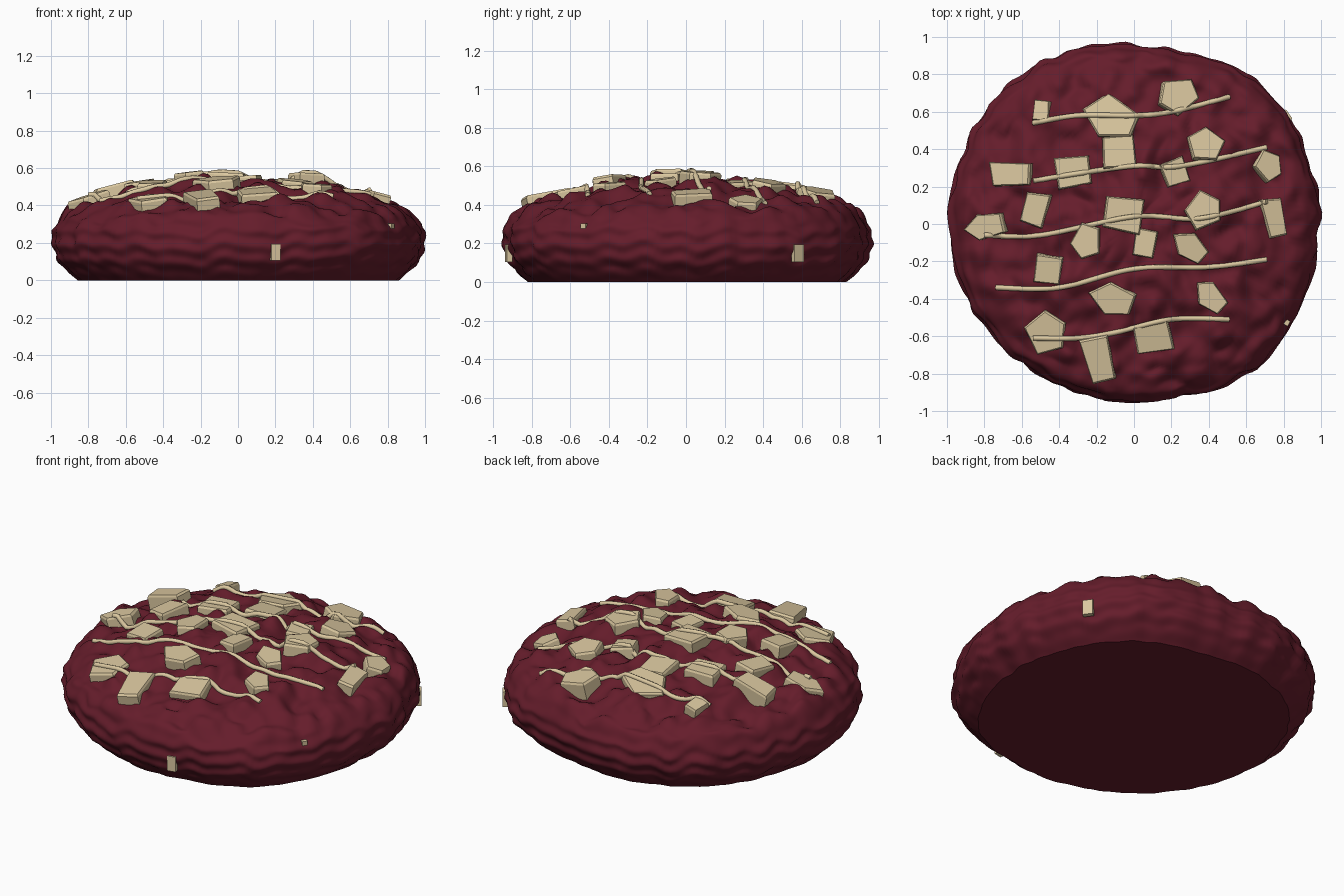
import bpy, bmesh, math, random
from mathutils import Vector, Matrix, noise
from mathutils.bvhtree import BVHTree

random.seed(4)
if "Cube" in bpy.data.objects:
    bpy.data.objects.remove(bpy.data.objects["Cube"])


def material(name, rgb):
    mat = bpy.data.materials.new(name)
    mat.use_nodes = True
    mat.diffuse_color = (*rgb, 1)
    mat.node_tree.nodes["Principled BSDF"].inputs["Base Color"].default_value = (*rgb, 1)
    return mat


DOUGH = material("dark red dough", (0.13, 0.012, 0.024))
CREAM = material("cream chocolate", (0.70, 0.57, 0.345))


def spline(points, steps, closed=False):
    """Catmull-Rom samples through the points."""
    pts = [Vector(p) for p in points]
    n = len(pts)
    get = (lambda i: pts[i % n]) if closed else (lambda i: pts[max(0, min(n - 1, i))])
    out = []
    for i in range(n if closed else n - 1):
        a, b, c, d = (get(i + k) for k in (-1, 0, 1, 2))
        for s in range(steps):
            t = s / steps
            out.append(0.5 * (2 * b + (c - a) * t + (2 * a - 5 * b + 4 * c - d) * t * t
                              + (3 * b - a - 3 * c + d) * t ** 3))
    return out if closed else out + [pts[-1]]


def add_object(name, bm, mat):
    bmesh.ops.recalc_face_normals(bm, faces=bm.faces)
    mesh = bpy.data.meshes.new(name)
    bm.to_mesh(mesh)
    mesh.materials.append(mat)
    obj = bpy.data.objects.new(name, mesh)
    bpy.context.collection.objects.link(obj)
    return obj


# Cookie: a revolved profile with an uneven outline and a lumpy top
profile = spline([(.86, 0), (.94, .07), (.985, .14), (1, .22), (.98, .3), (.93, .36),
                  (.83, .405), (.7, .44), (.5, .48), (.25, .51), (.01, .52)], 9)
# outline radius at equal turns, from the left side round by the back
radii = (.99, 1, 1, .95, .98, 1, .99, .99, .97, .955, .95, .955, 1, .99)
outline = spline([(r, 0) for r in radii], 15, closed=True)


def lumpy(r, z, angle, edge):
    around = Vector((math.cos(angle), math.sin(angle), 0))
    p = around * edge * r + Vector((0, 0, z))
    top = max(0, min(1, (z - 0.26) / 0.14))
    foot = min(1, z / 0.08)
    # soft vertical flutes, then wavy level ridges on the side
    push = 0.012 * noise.noise(around * 6) + 0.010 * noise.noise(around * 11)
    push += foot * (1 - top) * 0.006 * math.sin(z * 75 + 5 * noise.noise(around * 7))
    push += foot * 0.014 * noise.noise(p * 9)
    p += around * push * min(1, r * 1.5)
    # lumps and creases on the top
    lump = 0.05 * noise.noise(p * 5) + 0.04 * noise.noise(p * 10)
    crease = 0.035 * (abs(noise.noise(p * 8 + Vector((3, 1, 5)))) - 0.2)
    p.z += top * (lump + crease)
    return p


bm = bmesh.new()
count = len(outline)
rings = [[bm.verts.new(lumpy(r, z, 2 * math.pi * i / count, outline[i].x))
          for i in range(count)] for r, z in profile]
for low, high in zip(rings, rings[1:]):
    for i in range(count):
        j = (i + 1) % count
        bm.faces.new((low[i], low[j], high[j], high[i]))
bm.faces.new(rings[-1])
bm.faces.new(rings[0][::-1])
cookie = add_object("cookie", bm, DOUGH)
cookie_tree = BVHTree.FromBMesh(bm)
bm.free()
for poly in cookie.data.polygons:
    poly.use_smooth = len(poly.vertices) == 4


def height(tree, x, y):
    hit = tree.ray_cast(Vector((x, y, 2)), Vector((0, 0, -1)))[0]
    return hit.z if hit else 0


def mean_height(x, y, reach):
    steps = [(a * reach, b * reach) for a in (-1, 0, 1) for b in (-1, 0, 1)]
    return sum(height(cookie_tree, x + a, y + b) for a, b in steps) / len(steps)


# Chunks: irregular tapered prisms pressed into the dough
def add_chunk(bm, centre, up, width, depth, turn, sides, lift, sink=0.06):
    rot = Vector((0, 0, 1)).rotation_difference(up).to_matrix().to_4x4()
    place = Matrix.Translation(centre) @ rot @ Matrix.Rotation(math.radians(turn), 4, "Z")
    angles = [2 * math.pi * (i + 0.5 + random.uniform(-0.12, 0.12)) / sides
              for i in range(sides)]
    grow = 0.66 if sides == 4 else 0.57
    levels = []
    for z, s in ((-sink, 1.0), (lift - 0.012, 1.0), (lift, 0.92)):
        levels.append([bm.verts.new(place @ Vector((width * grow * s * math.cos(a),
                                                    depth * grow * s * math.sin(a), z)))
                       for a in angles])
    for low, high in zip(levels, levels[1:]):
        for i in range(sides):
            j = (i + 1) % sides
            bm.faces.new((low[i], low[j], high[j], high[i]))
    bm.faces.new(levels[0][::-1])
    bm.faces.new(levels[-1])


# x, y, width, depth, turn for four-sided and five-sided chunks
square_chunks = [
    (-.49, .6, .09, .12, 0), (-.08, .38, .2, .17, 5), (-.65, .27, .22, .14, -3),
    (-.33, .28, .19, .18, 5), (.22, .28, .14, .14, 20), (-.52, .08, .14, .18, -18),
    (-.05, .05, .22, .19, -12), (.74, .04, .12, .21, 15), (.06, -.1, .12, .16, -8),
    (-.46, -.24, .16, .15, -5), (-.19, -.71, .16, .25, 14), (.11, -.6, .21, .17, 12)]
pointed_chunks = [
    (-.12, .57, .28, .22, -20), (.23, .68, .2, .19, 20), (.38, .42, .17, .19, -90),
    (.71, .31, .14, .16, 10), (-.78, -.01, .23, .13, 12), (.37, .07, .18, .2, 0),
    (-.25, -.09, .16, .18, 0), (.3, -.12, .2, .13, -40), (-.11, -.4, .24, .16, -12),
    (.41, -.39, .19, .13, -45), (-.47, -.58, .21, .22, -10)]
bm = bmesh.new()
for sides, group in ((4, square_chunks), (5, pointed_chunks)):
    for x, y, width, depth, turn in group:
        reach = math.hypot(x, y)
        slope = 0.15 + 0.25 * reach
        up = Vector((x * slope + random.uniform(-.08, .08),
                     y * slope + random.uniform(-.08, .08), 1)).normalized()
        spot = Vector((x, y, mean_height(x, y, 0.06)))
        # the big outer chunks at the back stand proud
        proud = y > 0.2 and reach > 0.6 and width >= 0.2
        add_chunk(bm, spot, up, width, depth, turn, sides, 0.07 if proud else 0.04)
add_object("top_chunks", bm, CREAM)
chunk_tree = BVHTree.FromBMesh(bm)
bm.free()

# Small chips showing in the side wall
bm = bmesh.new()
for x, y, z, width, depth in ((.2, -.92, .15, .05, .09), (.79, .56, .15, .06, .09),
                              (.79, -.51, .29, .03, .025)):
    out = Vector((x, y, 0)).normalized()
    hit = cookie_tree.ray_cast(out * 2 + Vector((0, 0, z)), -out)[0]
    place = Matrix.Translation(hit) @ Matrix.Rotation(math.atan2(y, x), 4, "Z")
    bmesh.ops.create_cube(bm, size=1, matrix=place @ Matrix.Diagonal((.03, width, depth, 1)))
add_object("side_chips", bm, CREAM)
bm.free()

# Drizzle: thin strands laid over the dough and chunks
strands = [
    [(-.54, .54), (-.3, .58), (0, .58), (.2, .6), (.51, .68)],
    [(-.54, .23), (-.3, .27), (0, .31), (.25, .31), (.71, .41)],
    [(-.8, -.06), (-.5, -.06), (0, .04), (.35, .03), (.71, .12)],
    [(-.74, -.34), (-.4, -.34), (0, -.24), (.4, -.23), (.71, -.19)],
    [(-.54, -.61), (-.3, -.61), (-.1, -.58), (.2, -.51), (.51, -.51)]]
for number, strand in enumerate(strands, 1):
    path = spline(strand, 12)
    levels = [max(height(cookie_tree, x, y), height(chunk_tree, x, y)) + 0.003
              for x, y in path]
    curve = bpy.data.curves.new("drizzle", "CURVE")
    curve.dimensions = "3D"
    curve.bevel_depth = 0.014
    curve.bevel_resolution = 2
    curve.use_fill_caps = True
    line = curve.splines.new("POLY")
    line.points.add(len(path) - 1)
    for i, (x, y) in enumerate(path):
        near = levels[max(0, i - 1):i + 2]
        line.points[i].co = (x, y, sum(near) / len(near), 1)
    curve.materials.append(CREAM)
    obj = bpy.data.objects.new(f"drizzle_{number}", curve)
    bpy.context.collection.objects.link(obj)
